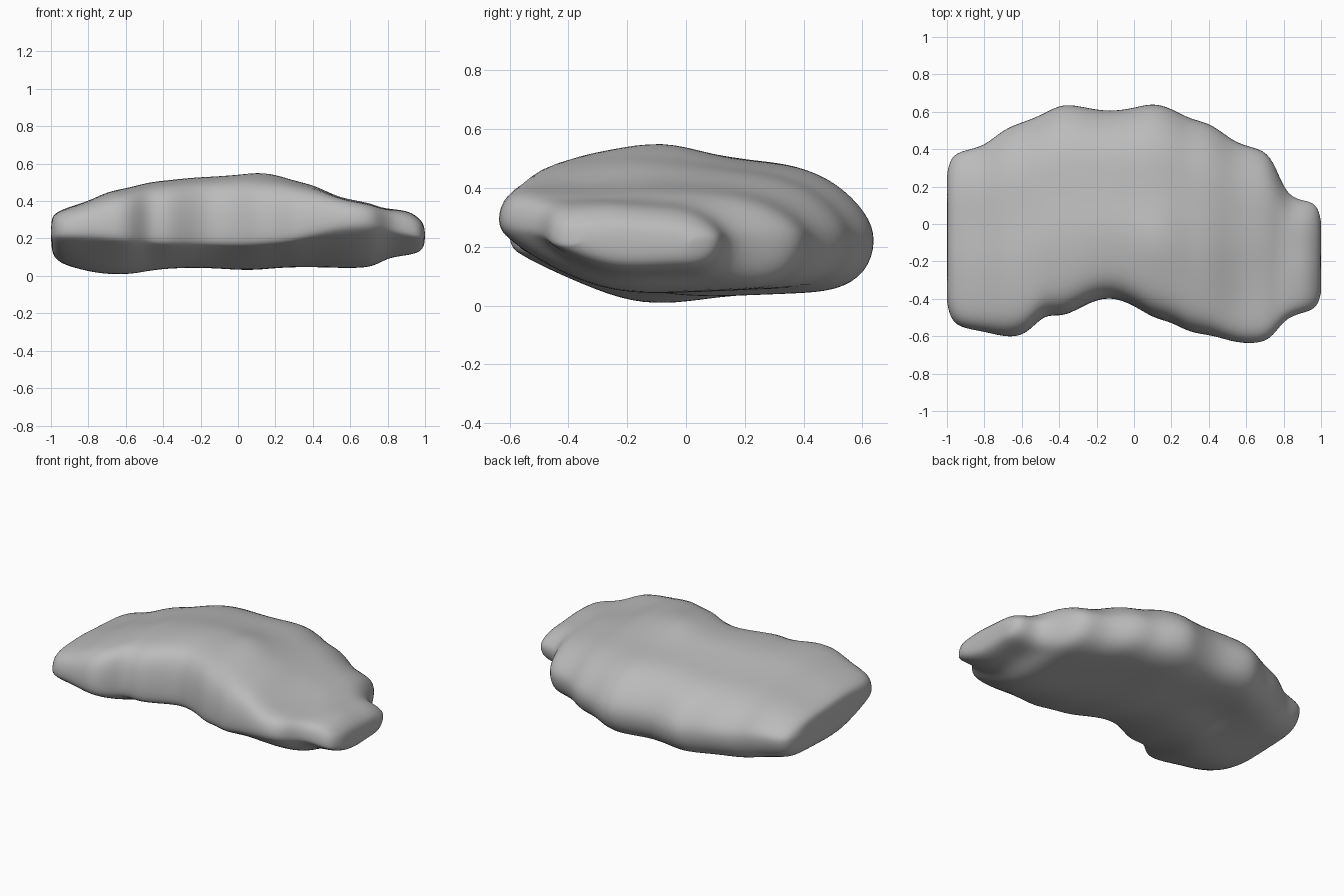
import bpy
import math

cube = bpy.data.objects.get("Cube")
if cube:
    bpy.data.objects.remove(cube, do_unlink=True)

# Stations along the slab: x, front y, back y, underside z, top z
STATIONS = [
    (-1, -.42, .27, .15, .3), (-.985, -.5, .35, .1, .33), (-.94, -.56, .4, .06, .36),
    (-.8, -.58, .42, .03, .4), (-.7, -.61, .52, .025, .455), (-.58, -.61, .56, .025, .475),
    (-.48, -.48, .6, .03, .505), (-.38, -.51, .66, .035, .515), (-.25, -.43, .63, .04, .53),
    (-.13, -.39, .61, .04, .535), (0, -.44, .63, .03, .535), (.1, -.51, .66, .03, .535),
    (.2, -.53, .63, .04, .53), (.3, -.59, .57, .045, .51), (.42, -.6, .55, .045, .49),
    (.55, -.645, .43, .04, .435), (.7, -.645, .415, .04, .41), (.76, -.58, .31, .07, .38),
    (.82, -.5, .15, .1, .365), (.92, -.475, .13, .11, .35), (.98, -.45, .11, .13, .3),
    (1, -.37, .02, .17, .26),
]

# Half-section profiles: fraction from front to back, fraction of full height
TOP = [(.012, .56), (.07, .89), (.21, .97), (.37, 1), (.5, .93), (.63, .87),
       (.76, .83), (.88, .64), (.97, .3)]
UNDER = [(.97, .6), (.88, .9), (.76, .94), (.63, .97), (.5, 1), (.37, .96),
         (.23, .74), (.1, .4), (.03, .16)]

# Soft dents: x, y, radius, height change
TOP_DENTS = [(.62, -.33, .15, -.045), (.24, .28, .13, -.015), (.12, -.1, .13, .035)]
UNDER_DENTS = [(-.44, .24, .12, .04), (-.62, -.14, .18, -.03)]


def bump(offset, radius):
    return math.exp(-(offset / radius) ** 2)


def dent(x, y, dents):
    return sum(h * bump(math.hypot(x - cx, y - cy), r) for cx, cy, r, h in dents)


def section(x, front, back, low, high):
    """One closed ring across the slab."""
    rim_front = .18 + .1 * bump(x - .65, .3) + .045 * bump(x + .85, .3)
    rim_back = .225

    def point(s, h, limit, dents):
        y = front + s * (back - front)
        rim = rim_front + s * (rim_back - rim_front)
        return (x, y, rim + h * (limit - rim) + h * dent(x, y, dents))

    ring = [(x, front, rim_front)]
    ring += [point(s, h, high, TOP_DENTS) for s, h in TOP]
    ring.append((x, back, rim_back))
    ring += [point(s, h, low, UNDER_DENTS) for s, h in UNDER]
    return ring


# Loft the rings into one closed skin
rings = [section(*station) for station in STATIONS]
count = len(rings[0])
verts = [p for ring in rings for p in ring]
faces = []
for i in range(len(rings) - 1):
    a, b = i * count, (i + 1) * count
    for j in range(count):
        k = (j + 1) % count
        faces.append((a + j, a + k, b + k, b + j))


# Close each end with strips between the top and underside
def cap(base, flip):
    half = count // 2
    for j in range(half):
        strip = [base + j, base + j + 1, base + (count - j - 1), base + (count - j) % count]
        strip = list(dict.fromkeys(strip))
        faces.append(tuple(reversed(strip)) if flip else tuple(strip))


cap(0, True)
cap(len(verts) - count, False)

mesh = bpy.data.meshes.new("rock_slab")
mesh.from_pydata(verts, [], faces)
mesh.update()
slab = bpy.data.objects.new("rock_slab", mesh)
bpy.context.collection.objects.link(slab)

# Smooth, rounded surface
subdivision = slab.modifiers.new("Rounding", "SUBSURF")
subdivision.levels = 2
subdivision.render_levels = 2
for polygon in mesh.polygons:
    polygon.use_smooth = True

# Stone colour
stone = bpy.data.materials.new("stone_grey")
stone.use_nodes = True
stone.diffuse_color = (.5, .5, .5, 1)
stone.node_tree.nodes["Principled BSDF"].inputs["Base Color"].default_value = (.5, .5, .5, 1)
mesh.materials.append(stone)
